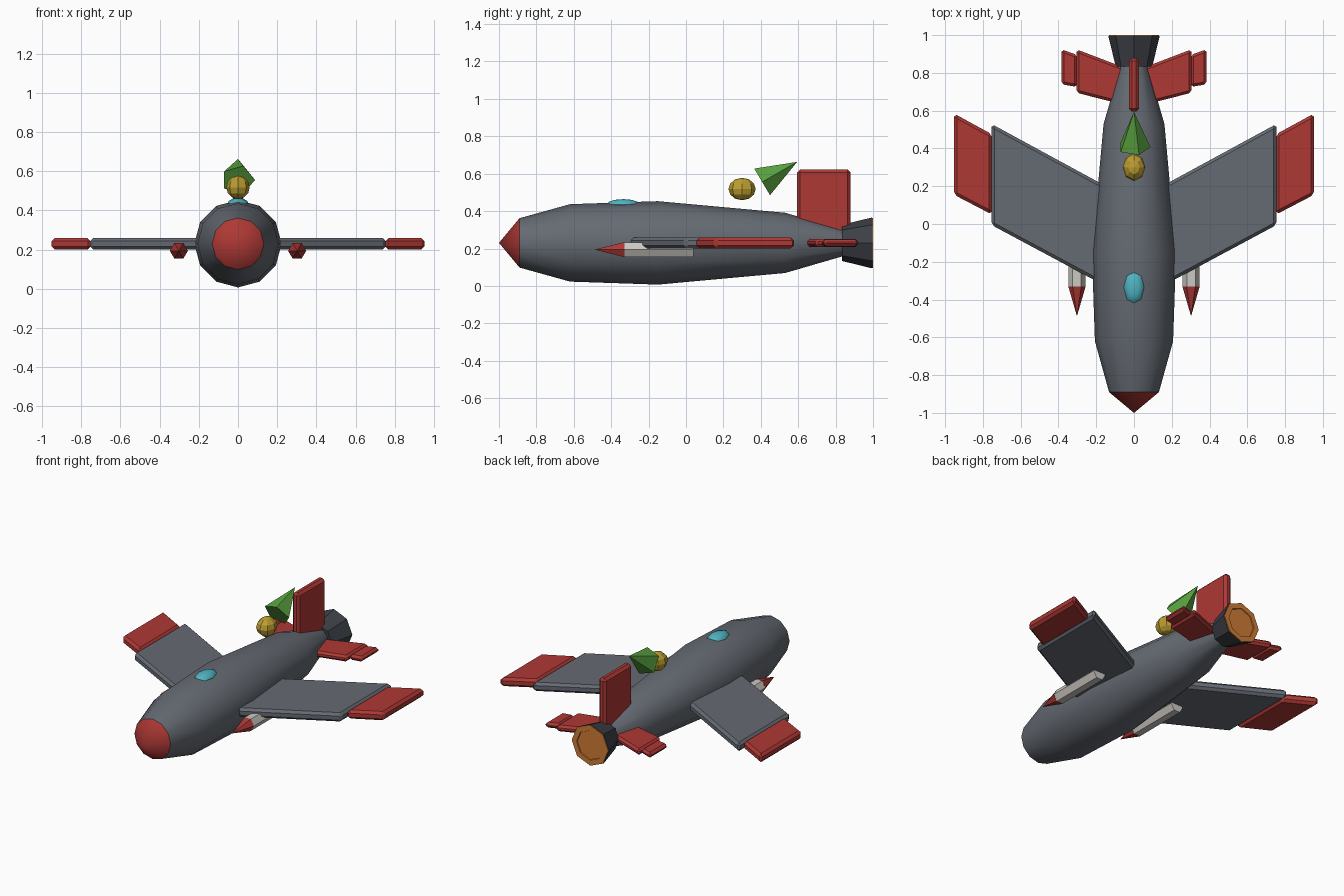
import bpy, bmesh
from math import cos, sin, pi, radians
from mathutils import Vector

if "Cube" in bpy.data.objects:
    bpy.data.objects.remove(bpy.data.objects["Cube"])

Z = 0.23  # height of the body axis


def mat(name, rgb):
    m = bpy.data.materials.new(name)
    m.diffuse_color = (*rgb, 1)
    m.use_nodes = True
    m.node_tree.nodes["Principled BSDF"].inputs["Base Color"].default_value = m.diffuse_color
    return m


GREY = mat("body_grey", (0.13, 0.145, 0.17))
DARK = mat("dark_grey", (0.045, 0.05, 0.06))
RED = mat("red", (0.42, 0.04, 0.035))
PALE = mat("pale_grey", (0.6, 0.58, 0.54))
ORANGE = mat("orange", (0.62, 0.2, 0.035))
CYAN = mat("cyan", (0.08, 0.45, 0.54))
YELLOW = mat("yellow", (0.5, 0.34, 0.03))
GREEN = mat("green", (0.1, 0.36, 0.05))


def finish(bm, name, material, smooth=False, bevel=0):
    bmesh.ops.recalc_face_normals(bm, faces=bm.faces)
    me = bpy.data.meshes.new(name)
    bm.to_mesh(me)
    bm.free()
    ob = bpy.data.objects.new(name, me)
    bpy.context.collection.objects.link(ob)
    me.materials.append(material)
    if bevel:
        mod = ob.modifiers.new("edge", 'BEVEL')
        mod.width, mod.segments = bevel, 1
    if smooth:
        bpy.context.view_layer.objects.active = ob
        ob.select_set(True)
        bpy.ops.object.shade_smooth_by_angle(angle=radians(40))
        ob.select_set(False)
    return ob


def lathe(name, material, profile, sides, x=0, z=Z, smooth=False, turn=0.0):
    """Rings of (y, radius) around an axis along y; radius 0 makes a point."""
    bm = bmesh.new()
    rings = []
    for y, r in profile:
        n = sides if r else 1
        rings.append([bm.verts.new((x + r * sin(turn + 2 * pi * i / n), y,
                                    z + r * cos(turn + 2 * pi * i / n))) for i in range(n)])
    for a, b in zip(rings, rings[1:]):
        for i in range(sides):
            j = (i + 1) % sides
            quad = [a[i % len(a)], a[j % len(a)], b[j % len(b)], b[i % len(b)]]
            bm.faces.new(list(dict.fromkeys(quad)))
    for end in (rings[0], rings[-1]):
        if len(end) > 2:
            bm.faces.new(end)
    return finish(bm, name, material, smooth)


def panel(name, material, outline, half, bevel, side):
    """Flat (x, y) outline thickened about the body axis height."""
    bm = bmesh.new()
    lo, hi = [[bm.verts.new((side * x, y, Z + h)) for x, y in outline] for h in (-half, half)]
    bm.faces.new(lo)
    bm.faces.new(hi)
    for i in range(4):
        j = (i + 1) % 4
        bm.faces.new((lo[i], lo[j], hi[j], hi[i]))
    return finish(bm, name, material, bevel=bevel)


def ball(name, material, centre, radii, smooth=False):
    bm = bmesh.new()
    bmesh.ops.create_uvsphere(bm, u_segments=8, v_segments=6, radius=1)
    bmesh.ops.scale(bm, vec=radii, verts=bm.verts)
    bmesh.ops.translate(bm, vec=centre, verts=bm.verts)
    return finish(bm, name, material, smooth)


# fuselage and nose
lathe("fuselage", GREY, [(-0.89, 0.132), (-0.62, 0.207), (-0.15, 0.223),
                         (0.53, 0.161), (0.85, 0.068)], 12, smooth=True)
lathe("nose_cone", RED, [(-0.89, 0.132), (-1.0, 0)], 12, smooth=True)

# exhaust nozzle with glowing throat
lathe("nozzle", DARK, [(0.835, 0.097), (0.995, 0.136), (0.995, 0.1), (0.92, 0.08)], 8)
lathe("nozzle_glow", ORANGE, [(0.994, 0.133), (1.0, 0.133), (1.0, 0.098), (0.925, 0.07)], 8)

# wings, tailplanes and rockets, both sides
for tag, s in (("left", -1), ("right", 1)):
    panel("wing_" + tag, GREY, [(0.12, -0.345), (0.755, -0.005), (0.755, 0.53), (0.12, 0.185)],
          0.029, 0.016, s)
    panel("wing_tip_" + tag, RED, [(0.752, 0.05), (0.953, 0.155), (0.953, 0.585), (0.752, 0.475)],
          0.029, 0.016, s)
    panel("tailplane_" + tag, RED, [(0.03, 0.625), (0.305, 0.695), (0.305, 0.925), (0.03, 0.82)],
          0.021, 0.014, s)
    panel("tailplane_tip_" + tag, RED, [(0.3, 0.725), (0.385, 0.74), (0.385, 0.925), (0.3, 0.895)],
          0.018, 0.014, s)
    lathe("rocket_body_" + tag, PALE, [(-0.33, 0.045), (0.04, 0.045)], 6,
          x=s * 0.302, z=0.194, turn=pi / 6)
    lathe("rocket_tip_" + tag, RED, [(-0.33, 0.046), (-0.488, 0)], 6,
          x=s * 0.302, z=0.194, turn=pi / 6)

# upright tail fin
bm = bmesh.new()
bmesh.ops.create_cube(bm, size=1)
bmesh.ops.scale(bm, vec=(0.052, 0.285, 0.36), verts=bm.verts)
bmesh.ops.translate(bm, vec=(0, 0.737, 0.443), verts=bm.verts)
finish(bm, "tail_fin", RED, bevel=0.016)

# canopy and the yellow ball behind it
ball("canopy", CYAN, (0, -0.335, 0.435), (0.054, 0.09, 0.029), smooth=True)
ball("yellow_ball", YELLOW, (0, 0.3, 0.518), (0.06, 0.073, 0.06))

# green five-sided cone, tilted up and back
bm = bmesh.new()
centre, down = Vector((0, 0.407, 0.556)), Vector((0, 0.51, -0.86))
base = [bm.verts.new(centre + 0.087 * (Vector((cos(a), 0, 0)) + sin(a) * down))
        for a in (2 * pi * i / 5 for i in range(5))]
tip = bm.verts.new((0, 0.594, 0.663))
bm.faces.new(base)
for i in range(5):
    bm.faces.new((base[i], base[(i + 1) % 5], tip))
finish(bm, "green_cone", GREEN)
